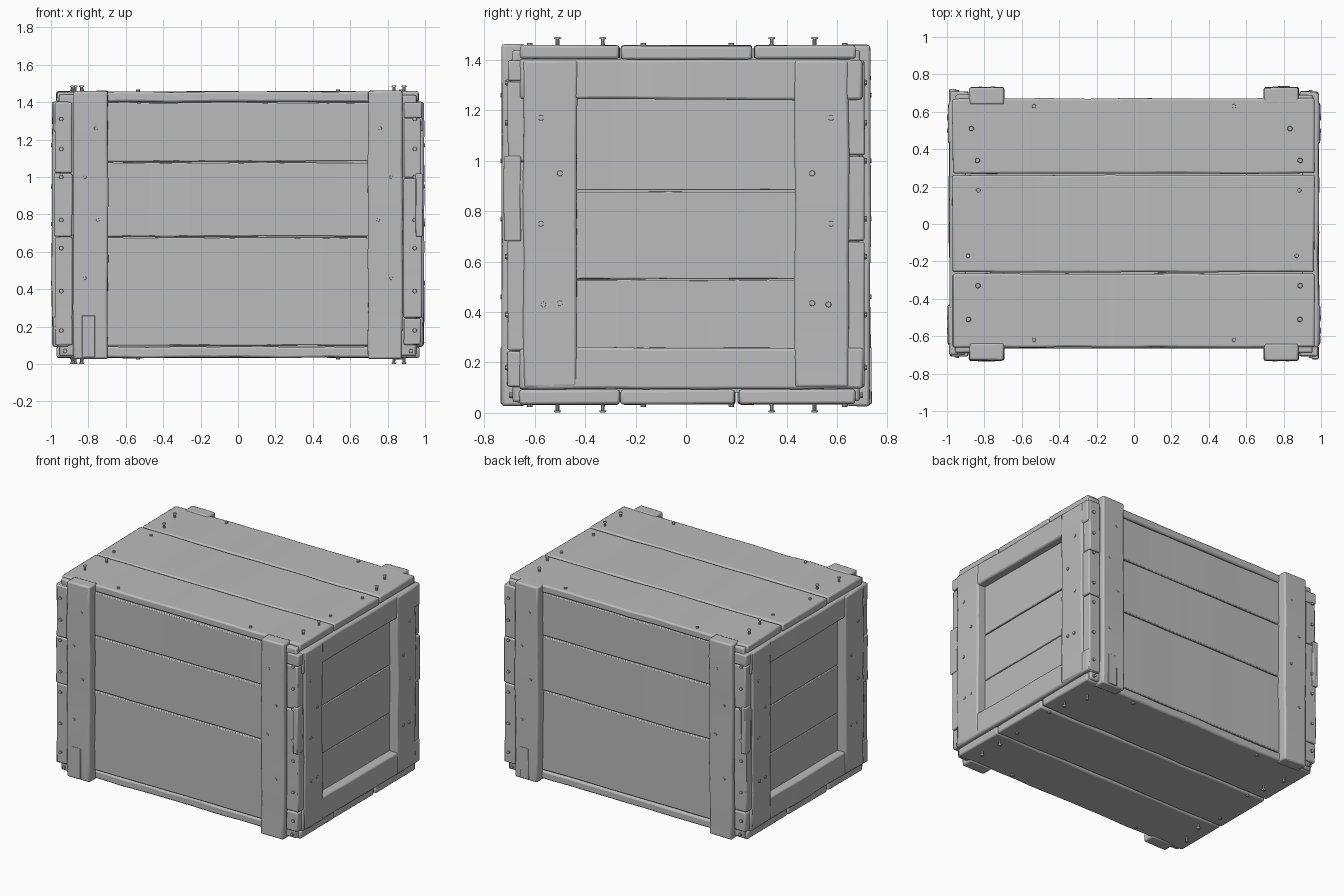
import bpy, bmesh, random
from mathutils import Matrix, Vector, noise

random.seed(4)
if "Cube" in bpy.data.objects:
    bpy.data.objects.remove(bpy.data.objects["Cube"], do_unlink=True)

GREY = (0.5, 0.5, 0.5, 1)
wood = bpy.data.materials.new("plain grey wood")
wood.use_nodes = True
wood.diffuse_color = GREY
wood.node_tree.nodes["Principled BSDF"].inputs["Base Color"].default_value = GREY


def finish(name, bm):
    """Turn a bmesh into a grey object with smooth shading and sharp edges."""
    bmesh.ops.recalc_face_normals(bm, faces=bm.faces)
    mesh = bpy.data.meshes.new(name)
    bm.to_mesh(mesh)
    bm.free()
    mesh.materials.append(wood)
    ob = bpy.data.objects.new(name, mesh)
    bpy.context.collection.objects.link(ob)
    bpy.ops.object.select_all(action="DESELECT")
    ob.select_set(True)
    bpy.context.view_layer.objects.active = ob
    bpy.ops.object.shade_smooth_by_angle(angle=0.6)
    return ob


def plank(name, xs, ys, zs, wear=0.006, bevel=0.011, turn=1):
    """Worn board between the given limits; turn=-1 rotates it half a turn."""
    lo, hi = (Vector(v) for v in zip(xs, ys, zs))
    size, mid = hi - lo, (lo + hi) / 2
    bm = bmesh.new()
    bmesh.ops.create_cube(bm, size=1)
    for v in bm.verts:
        v.co = mid + v.co * size
    # cut along the grain so the edges can wander a little
    axis = max(range(3), key=lambda i: size[i])
    normal = Vector([float(i == axis) for i in range(3)])
    count = max(1, int(size[axis] / 0.12))
    for i in range(1, count):
        point = lo + normal * size[axis] * i / count
        bmesh.ops.bisect_plane(bm, geom=bm.verts[:] + bm.edges[:] + bm.faces[:],
                               plane_co=point, plane_no=normal)
    shift = Vector([random.uniform(0, 50) for _ in range(3)])
    for v in bm.verts:
        v.co += noise.noise_vector(v.co * 4 + shift) * wear
    bm.transform(Matrix.Diagonal((turn, turn, 1, 1)))
    ob = finish(name, bm)
    if bevel:
        mod = ob.modifiers.new("worn edges", "BEVEL")
        mod.width, mod.segments, mod.limit_method = bevel, 2, "ANGLE"
        mod.angle_limit = 0.7
    return ob


def nails(name, points, direction, length=0.012, radius=0.013, turn=1):
    """Round nail heads standing out from a face along a direction."""
    rot = Vector(direction).to_track_quat("Z", "Y").to_matrix().to_4x4()
    bm = bmesh.new()
    spin = Matrix.Diagonal((turn, turn, 1, 1))
    for p in points:
        place = spin @ Matrix.Translation(p) @ rot
        bmesh.ops.create_cone(bm, cap_ends=True, segments=10, radius1=radius,
                              radius2=radius * 0.8, depth=length * 2, matrix=place)
    finish(name, bm)


# solid inside that closes the gaps between boards
plank("inner_box", (-0.9, 0.9), (-0.63, 0.63), (0.08, 1.41), wear=0, bevel=0)

# lid and floor boards
splits = [(-0.66, -0.265), (-0.258, 0.262), (0.27, 0.67)]
for i, ys in enumerate(splits):
    plank(f"lid_board_{i + 1}", (-0.97, 0.965), ys, (1.402, 1.457))
    floor_ys = (ys[0], 0.195) if i == 1 else (0.207, ys[1]) if i == 2 else ys
    plank(f"floor_board_{i + 1}", (-0.97, 0.97), floor_ys, (0.035, 0.093))

levels = [(0.1, 0.676), (0.683, 1.077), (1.084, 1.398)]
side_levels = [(0.2, 0.527), (0.532, 0.877), (0.884, 1.3)]

# the two long walls and two ends, the second set turned half way round
for turn, face, end in ((1, "front", "left"), (-1, "back", "right")):
    for i, zs in enumerate(levels):
        plank(f"{face}_board_{i + 1}", (-0.9, 0.9), (-0.664, -0.6), zs,
              wear=0.004, bevel=0.006, turn=turn)
    for i, zs in enumerate(side_levels):
        plank(f"{end}_panel_board_{i + 1}", (0.88, 0.928), (-0.46, 0.46), zs,
              wear=0.003, bevel=0.004, turn=turn)

    # end frame: two upright stiles and two rails
    for side, ys in (("front", (-0.645, -0.432)), ("rear", (0.432, 0.645))):
        plank(f"{end}_stile_{side}", (0.9, 0.994), ys, (0.1, 1.4), turn=turn)
    plank(f"{end}_rail_lower", (0.9, 0.988), (-0.66, 0.7), (0.094, 0.258), turn=turn)
    plank(f"{end}_rail_upper", (0.9, 0.988), (-0.66, 0.7), (1.242, 1.402), turn=turn)

    # battens, corner posts and the short edge strips beside them
    for s in (-1, 1):
        label = f"{face}_{'left' if s * turn > 0 else 'right'}"
        order = lambda a, b: sorted((s * a, s * b))
        plank(f"{label}_batten", order(0.695, 0.88), (-0.73, -0.64),
              (0.028, 1.46), turn=turn)
        plank(f"{label}_corner_post", order(0.86, 0.955), (-0.69, -0.6),
              (0.045, 1.44), turn=turn)
        cuts = [0.1, 0.245, 0.995, 1.315, 1.4] if s > 0 else [0.1, 0.68, 1.02, 1.4]
        for i, (a, b) in enumerate(zip(cuts, cuts[1:])):
            out = 0.978 + 0.006 * (i % 2)
            plank(f"{label}_edge_strip_{i + 1}", order(0.886, out), (-0.708, -0.61),
                  (a + 0.002, b - 0.002), wear=0.004, bevel=0.008, turn=turn)
        heights = (0.18, 0.39, 0.62, 0.77, 1.0, 1.15, 1.31)
        nails(f"{label}_strip_nails", [(s * 0.945, -0.705, z) for z in heights],
              (0, -1, 0), turn=turn)
        nails(f"{label}_batten_nails",
              [(s * x, -0.728, z) for x, z in
               ((0.76, 1.26), (0.82, 1.0), (0.75, 0.77), (0.82, 0.46))],
              (0, -1, 0), length=0.007, radius=0.011, turn=turn)
        nails(f"{label}_post_nail", [(s * 0.925, -0.69, 0.07)], (0, -1, 0), turn=turn)
        nails(f"{end}_stile_nails_{'rear' if s > 0 else 'front'}",
              [(0.992, s * y, z) for y, z in
               ((0.575, 1.17), (0.5, 0.95), (0.575, 0.75), (0.565, 0.43), (0.5, 0.435))],
              (1, 0, 0), length=0.007, turn=turn)

    # small repair patches
    plank(f"{face}_batten_patch", (-0.835, -0.765), (-0.736, -0.7), (0.035, 0.26),
          wear=0.002, bevel=0.004, turn=turn)
    plank(f"{end}_edge_patch", (0.95, 0.988), (-0.722, -0.655), (0.68, 1.02),
          wear=0.003, bevel=0.006, turn=turn)

# nails in the lid and floor, some standing proud
rows = (-0.51, -0.33, -0.17, 0.18, 0.34, 0.51)
ends = [(s * random.uniform(0.83, 0.89), y) for y in rows for s in (-1, 1)]
edges = [(x, y) for x in (-0.535, 0.535) for y in (-0.62, 0.63)]
proud = [p for p in ends if abs(p[1]) > 0.3]
flush = [p for p in ends if abs(p[1]) < 0.3]
for name, z, d in (("lid", 1.455, 1), ("floor", 0.036, -1)):
    nails(f"{name}_flush_nails", [(x, y, z) for x, y in flush + edges], (0, 0, d))
    nails(f"{name}_proud_nails", [(x, y, z) for x, y in proud], (0, 0, d),
          length=0.033, radius=0.009)
    nails(f"{name}_proud_nail_heads", [(x, y, z + d * 0.031) for x, y in proud],
          (0, 0, d), length=0.004, radius=0.014)
